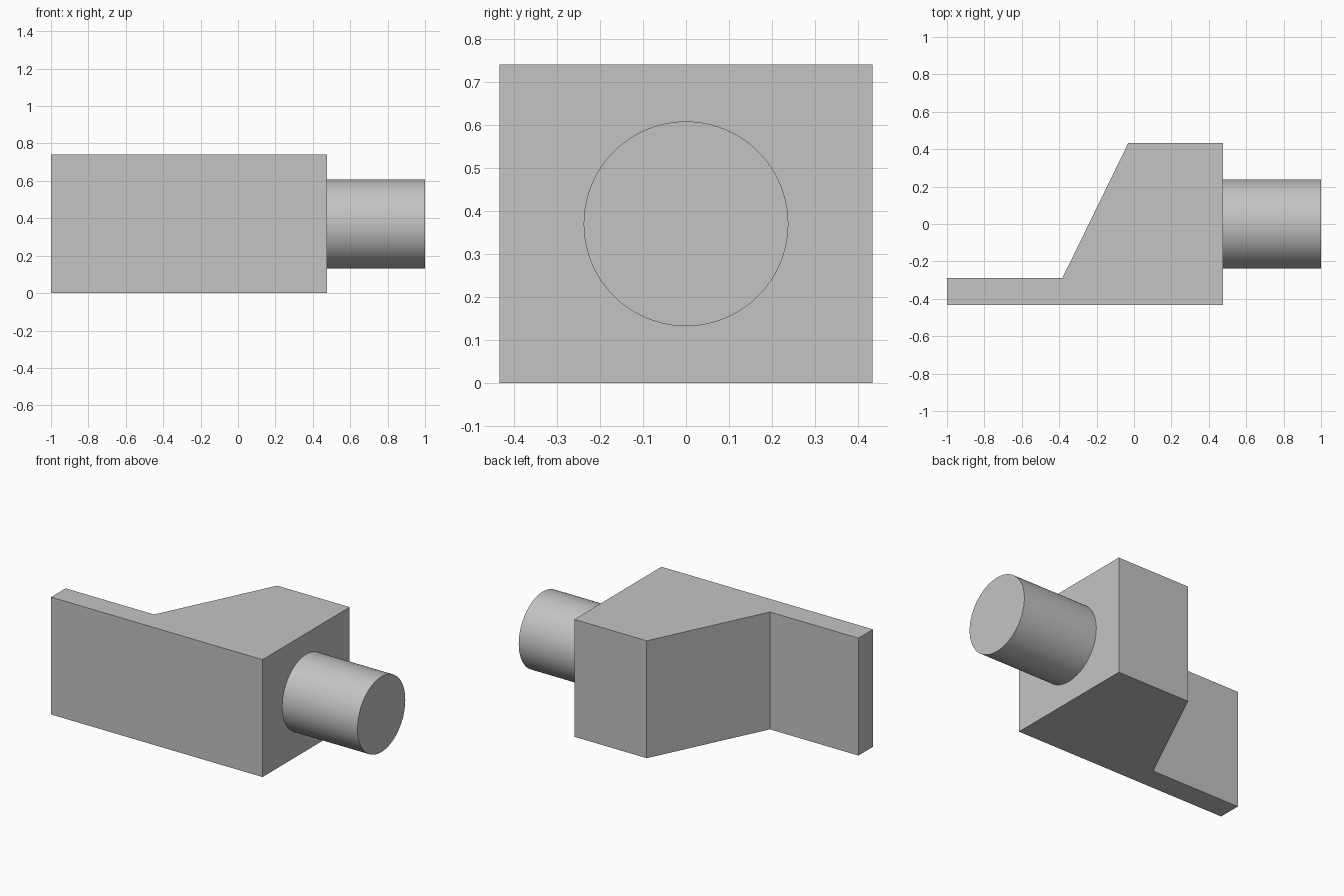
import bpy
import bmesh
import math
from mathutils import Matrix

cube = bpy.data.objects.get("Cube")
if cube:
    bpy.data.objects.remove(cube, do_unlink=True)

HEIGHT = 0.74
FACE_X = 0.475      # block face that carries the shaft
SHAFT_RADIUS = 0.238

grey = bpy.data.materials.new("plain grey")
grey.use_nodes = True
colour = (0.55, 0.55, 0.55, 1)
grey.diffuse_color = colour
grey.node_tree.nodes["Principled BSDF"].inputs["Base Color"].default_value = colour


def add_part(name, bm):
    """Turn a bmesh into a named grey object."""
    bmesh.ops.recalc_face_normals(bm, faces=bm.faces)
    mesh = bpy.data.meshes.new(name)
    bm.to_mesh(mesh)
    bm.free()
    mesh.materials.append(grey)
    obj = bpy.data.objects.new(name, mesh)
    bpy.context.collection.objects.link(obj)
    return obj


# Block with sloped shoulder and thin tongue, extruded upward
profile = [(-1, -0.434), (FACE_X, -0.434), (FACE_X, 0.434),
           (-0.03, 0.434), (-0.383, -0.289), (-1, -0.289)]
bm = bmesh.new()
base = bm.faces.new([bm.verts.new((x, y, 0)) for x, y in profile])
top = bmesh.ops.extrude_face_region(bm, geom=[base])["geom"]
bmesh.ops.translate(bm, vec=(0, 0, HEIGHT),
                    verts=[v for v in top if isinstance(v, bmesh.types.BMVert)])
add_part("tongue_block", bm)

# Round shaft along x, seated on the block face
length = 1 - FACE_X
bm = bmesh.new()
placement = (Matrix.Translation((FACE_X + length / 2, 0, HEIGHT / 2))
             @ Matrix.Rotation(math.pi / 2, 4, "Y"))
bmesh.ops.create_cone(bm, cap_ends=True, segments=96, radius1=SHAFT_RADIUS,
                      radius2=SHAFT_RADIUS, depth=length, matrix=placement)
shaft = add_part("round_shaft", bm)
bpy.ops.object.select_all(action="DESELECT")
shaft.select_set(True)
bpy.context.view_layer.objects.active = shaft
bpy.ops.object.shade_smooth_by_angle(angle=math.radians(30))
